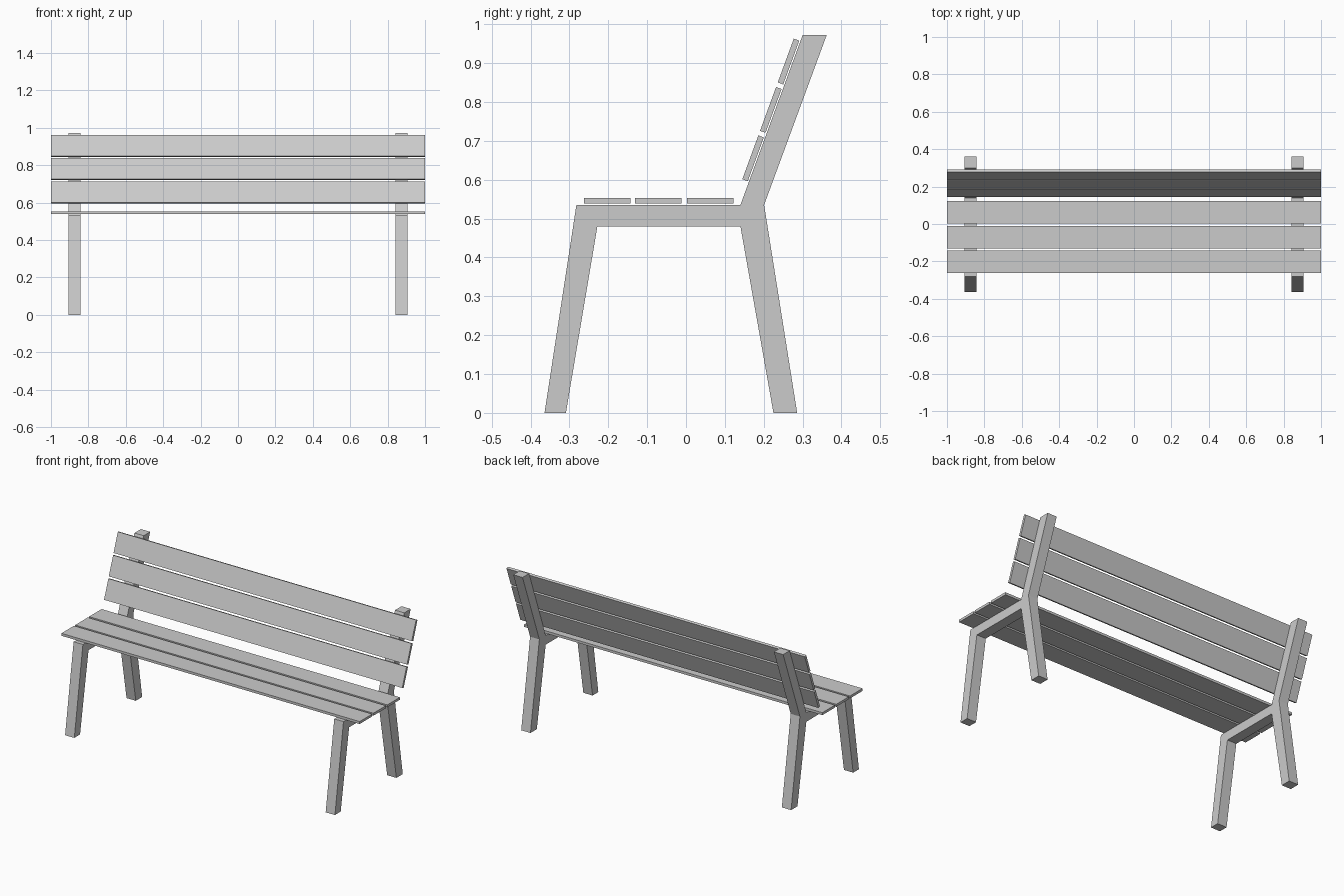
import bpy, bmesh, math

if "Cube" in bpy.data.objects:
    bpy.data.objects.remove(bpy.data.objects["Cube"])

# Side frame outline in (y, z): front leg, seat rail, rear leg and back post
PROFILE = [(-0.364, 0), (-0.309, 0), (-0.228, 0.48), (0.14, 0.48),
           (0.225, 0), (0.286, 0), (0.201, 0.535), (0.362, 0.972),
           (0.30, 0.972), (0.14, 0.535), (-0.282, 0.535)]


def side_frame(name, x0, x1):
    bm = bmesh.new()
    face = bm.faces.new([bm.verts.new((x0, y, z)) for y, z in PROFILE])
    ext = bmesh.ops.extrude_face_region(bm, geom=[face])
    moved = [v for v in ext["geom"] if isinstance(v, bmesh.types.BMVert)]
    bmesh.ops.translate(bm, verts=moved, vec=(x1 - x0, 0, 0))
    bmesh.ops.recalc_face_normals(bm, faces=bm.faces)
    mesh = bpy.data.meshes.new(name)
    bm.to_mesh(mesh)
    bm.free()
    bpy.context.collection.objects.link(bpy.data.objects.new(name, mesh))


def slat(name, y, z, angle=0.0):
    bpy.ops.mesh.primitive_cube_add(size=1, location=(0, y, z),
                                    rotation=(angle, 0, 0))
    ob = bpy.context.object
    ob.name = name
    ob.scale = (2.0, 0.12, 0.015)


# Two mirrored side frames
side_frame("left_frame", -0.905, -0.843)
side_frame("right_frame", 0.843, 0.905)

# Three flat seat slats
for i, y in enumerate((-0.203, -0.071, 0.062)):
    slat(f"seat_slat_{i + 1}", y, 0.546)

# Three back slats, parallel to the leaning posts and just in front of them
lean = math.atan2(0.972 - 0.535, 0.30 - 0.14)
for i in range(3):
    z = 0.655 + 0.1245 * i
    y = 0.14 + (z - 0.535) / math.tan(lean) - 0.0107 / math.sin(lean)
    slat(f"back_slat_{i + 1}", y, z, lean)
